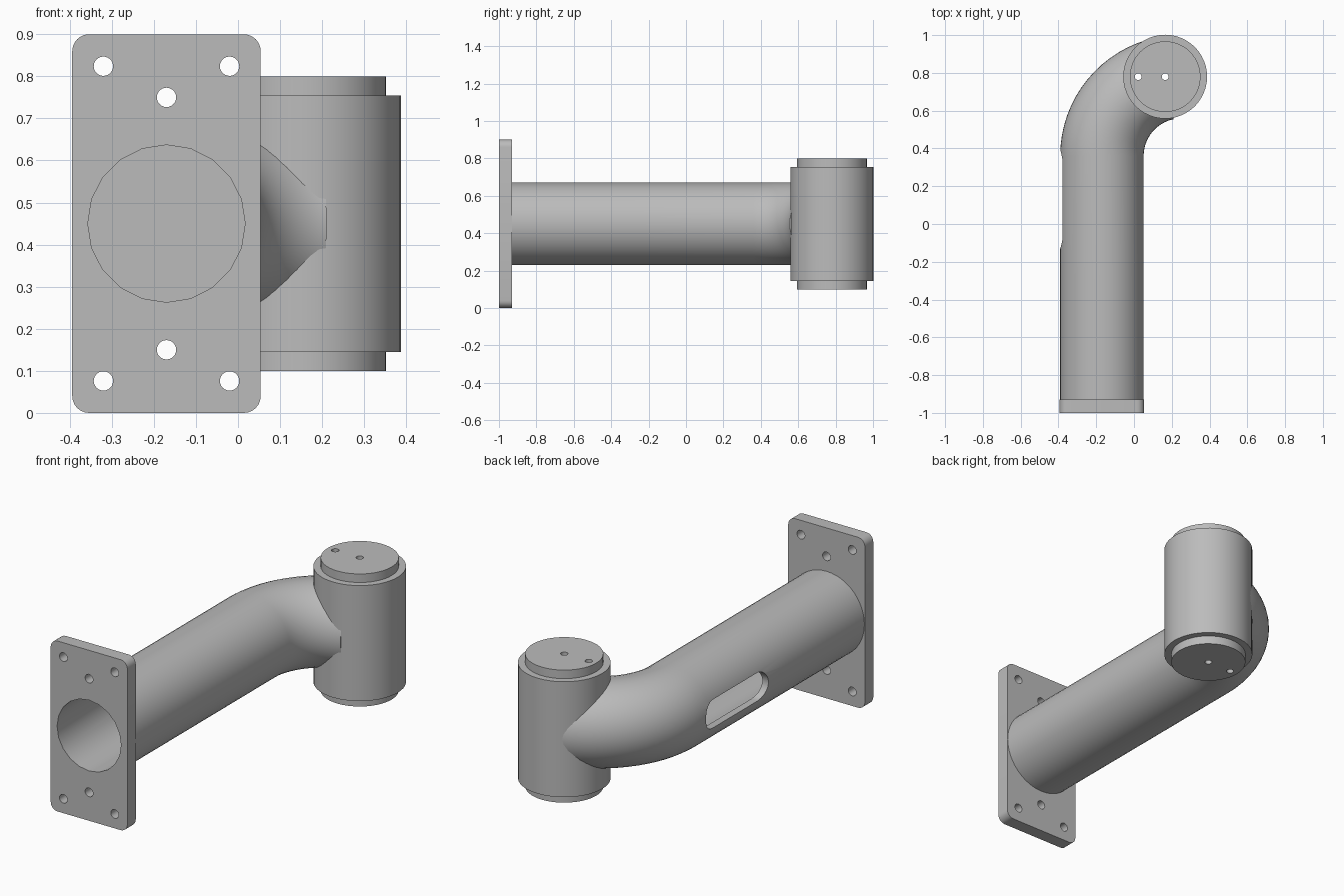
import bpy, bmesh
from math import radians, sin, cos, pi, atan2
from mathutils import Matrix, Vector

cube = bpy.data.objects.get("Cube")
if cube:
    bpy.data.objects.remove(cube, do_unlink=True)

grey = bpy.data.materials.new("plain grey")
grey.use_nodes = True
colour = (0.5, 0.5, 0.5, 1)
grey.diffuse_color = colour
grey.node_tree.nodes["Principled BSDF"].inputs["Base Color"].default_value = colour

ARM_X, ARM_Z, ARM_R = -0.17, 0.45, 0.221
PIVOT = Vector((0.165, 0.78, ARM_Z))
BEND = Vector((0.25, 0.36, ARM_Z))
ALONG_Y = Matrix.Rotation(radians(90), 4, 'X')
ALONG_X = Matrix.Rotation(radians(90), 4, 'Y')


def make(name, bm):
    bmesh.ops.recalc_face_normals(bm, faces=bm.faces)
    mesh = bpy.data.meshes.new(name)
    bm.to_mesh(mesh)
    bm.free()
    obj = bpy.data.objects.new(name, mesh)
    bpy.context.collection.objects.link(obj)
    mesh.materials.append(grey)
    return obj


def add_cylinder(bm, centre, radius, length, turn=Matrix(), sides=24):
    bmesh.ops.create_cone(bm, cap_ends=True, segments=sides, radius1=radius, radius2=radius,
                          depth=length, matrix=Matrix.Translation(centre) @ turn)


def activate(obj):
    bpy.ops.object.select_all(action='DESELECT')
    obj.select_set(True)
    bpy.context.view_layer.objects.active = obj


def cut(obj, cutters):
    activate(obj)
    for cutter in cutters:
        mod = obj.modifiers.new("cut", 'BOOLEAN')
        mod.operation = 'DIFFERENCE'
        mod.solver = 'EXACT'
        mod.object = cutter
        bpy.ops.object.modifier_apply(modifier=mod.name)


# Mounting plate with rounded upright corners
bm = bmesh.new()
bmesh.ops.create_cube(bm, size=1, matrix=Matrix.Translation((ARM_X, -0.965, ARM_Z))
                      @ Matrix.Diagonal((0.448, 0.07, 0.9, 1)))
corners = [e for e in bm.edges if abs(e.verts[0].co.y - e.verts[1].co.y) > 0.05]
bmesh.ops.bevel(bm, geom=corners, offset=0.04, segments=6, profile=0.5, affect='EDGES')
plate = make("mounting_plate", bm)

# Arm: a straight run, then a bend that ends on the pivot axis
bm = bmesh.new()
reach = ARM_X - BEND.x
end = PIVOT - BEND
sweep = atan2(end.x - 0, end.y) + pi / 2
stations = [(Vector((ARM_X, y, ARM_Z)), Vector((1, 0, 0))) for y in (-0.93, -0.3)]
for i in range(17):
    a = sweep * i / 16
    inward = Vector((cos(a), -sin(a), 0))
    stations.append((BEND + inward * reach, inward))
rings = []
for centre, side in stations:
    ring = []
    for k in range(48):
        t = 2 * pi * k / 48
        ring.append(bm.verts.new(centre + ARM_R * (side * cos(t) + Vector((0, 0, sin(t))))))
    rings.append(ring)
for a, b in zip(rings, rings[1:]):
    for k in range(48):
        n = (k + 1) % 48
        bm.faces.new((a[k], a[n], b[n], b[k]))
bm.faces.new(rings[0])
bm.faces.new(rings[-1])
arm = make("bent_arm", bm)

# Pivot barrel with a stepped cap at each end
bm = bmesh.new()
profile = [(0, 0.1), (0.187, 0.1), (0.187, 0.145), (0.222, 0.145),
           (0.222, 0.755), (0.187, 0.755), (0.187, 0.8), (0, 0.8)]
points = [bm.verts.new((PIVOT.x + r, PIVOT.y, z)) for r, z in profile]
edges = [bm.edges.new(pair) for pair in zip(points, points[1:])]
bmesh.ops.spin(bm, geom=points + edges, cent=PIVOT, axis=(0, 0, 1),
               angle=2 * pi, steps=48, use_merge=True)
bmesh.ops.remove_doubles(bm, verts=bm.verts, dist=0.0001)
pivot = make("pivot_barrel", bm)

# Cutter: blind bore through the plate and straight run
bm = bmesh.new()
add_cylinder(bm, (ARM_X, -0.35, ARM_Z), 0.187, 1.5, ALONG_Y, 20)
bore = make("bore_cutter", bm)

# Cutter: bolt holes in the plate
bm = bmesh.new()
for dx, dz in ((-0.15, 0.374), (0.15, 0.374), (0, 0.3)):
    for s in (-1, 1):
        add_cylinder(bm, (ARM_X + dx, -0.965, ARM_Z + s * dz), 0.023, 0.2, ALONG_Y)
bolts = make("bolt_cutter", bm)

# Cutter: rounded slot in the right side of the arm
bm = bmesh.new()
for y in (-0.055, 0.315):
    add_cylinder(bm, (-0.38, y, ARM_Z), 0.075, 0.3, ALONG_X, 32)
hull = bmesh.ops.convex_hull(bm, input=bm.verts)
bmesh.ops.delete(bm, geom=list({g for g in hull["geom_interior"] + hull["geom_unused"]}),
                 context='VERTS')
inner = [f for f in bm.faces if f not in hull["geom"]]
bmesh.ops.delete(bm, geom=inner, context='FACES_ONLY')
slot = make("slot_cutter", bm)

# Cutter: two pin holes down the pivot
bm = bmesh.new()
for x in (PIVOT.x, 0.022):
    add_cylinder(bm, (x, PIVOT.y, ARM_Z), 0.018, 1)
pins = make("pin_cutter", bm)

cut(plate, [bore, bolts])
cut(arm, [bore, slot, pins])
cut(pivot, [pins])
for cutter in (bore, bolts, slot, pins):
    bpy.data.objects.remove(cutter, do_unlink=True)
for obj in (plate, arm, pivot):
    activate(obj)
    bpy.ops.object.shade_smooth_by_angle(angle=radians(30))
